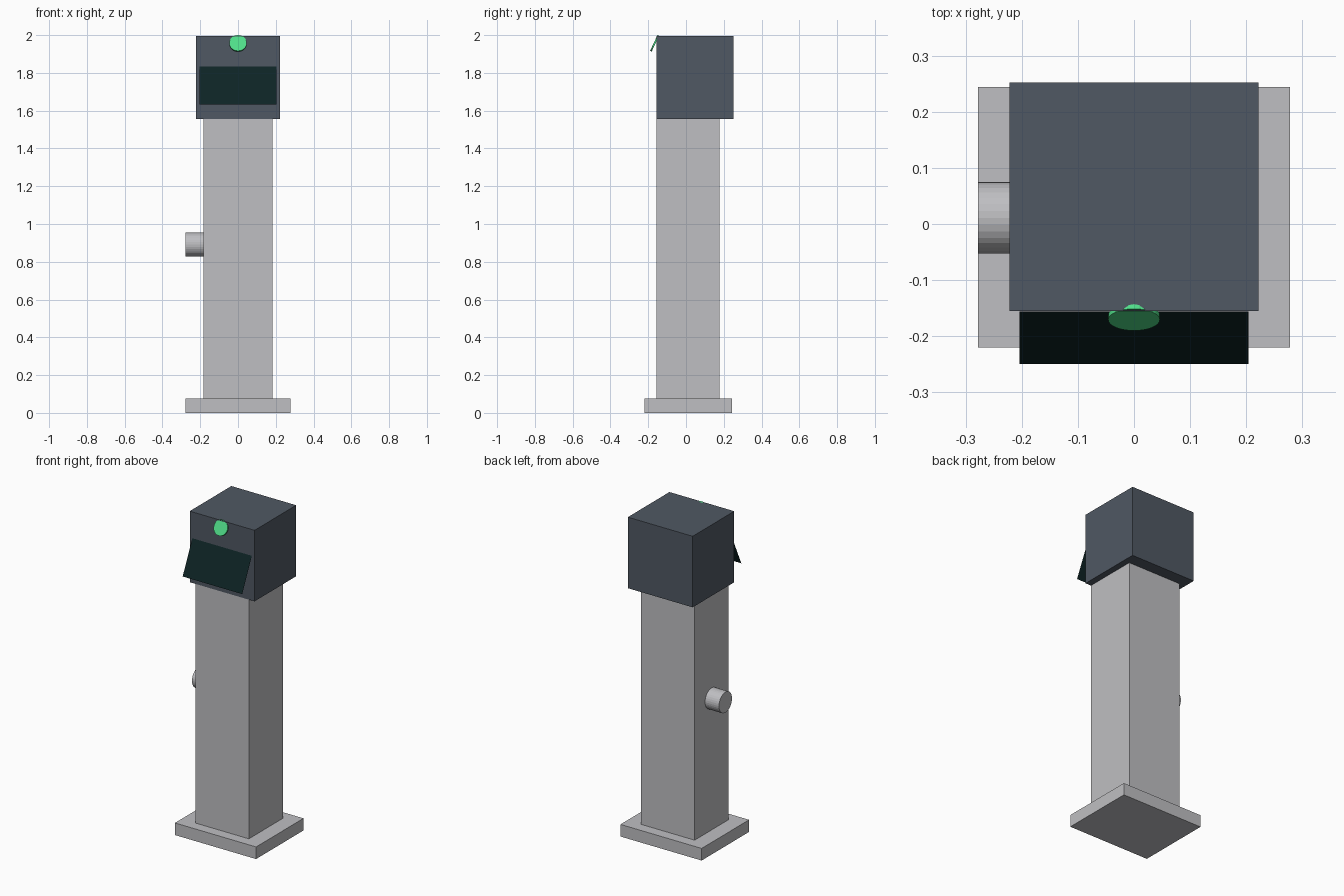
import bpy
import math
from mathutils import Matrix, Vector

cube = bpy.data.objects.get("Cube")
if cube:
    bpy.data.objects.remove(cube, do_unlink=True)


def material(name, rgb):
    mat = bpy.data.materials.new(name)
    mat.use_nodes = True
    mat.diffuse_color = (*rgb, 1)
    mat.node_tree.nodes["Principled BSDF"].inputs["Base Color"].default_value = (*rgb, 1)
    return mat


light_grey = material("light grey", (0.52, 0.52, 0.54))
slate = material("slate grey", (0.08, 0.098, 0.125))
dark_glass = material("dark glass", (0.004, 0.017, 0.018))
green = material("signal green", (0.08, 0.73, 0.25))


def finish(name, mat):
    obj = bpy.context.object
    obj.name = name
    obj.data.materials.append(mat)
    return obj


def box(name, mat, x, y, z):
    """Box from (low, high) ranges on each axis."""
    lo, hi = Vector((x[0], y[0], z[0])), Vector((x[1], y[1], z[1]))
    bpy.ops.mesh.primitive_cube_add(size=1)
    obj = finish(name, mat)
    obj.data.transform(Matrix.Translation((lo + hi) / 2) @ Matrix.Diagonal((*(hi - lo), 1)))
    return obj


def disc(name, mat, radius, depth, location, rotation):
    bpy.ops.mesh.primitive_cylinder_add(vertices=32, radius=radius, depth=depth,
                                        location=location, rotation=rotation)
    return finish(name, mat)


# Pedestal
box("base_plate", light_grey, (-0.278, 0.278), (-0.22, 0.244), (0, 0.075))
box("column", light_grey, (-0.183, 0.183), (-0.155, 0.177), (0.075, 1.556))

# Head housing
box("head", slate, (-0.222, 0.222), (-0.155, 0.252), (1.556, 1.996))

# Round side fitting on the model's right
disc("side_knob", light_grey, 0.064, 0.095, (-0.2305, 0.011, 0.891), (0, math.pi / 2, 0))

# Sloping screen sheet and the lamp, both leaning by the same angle
lean = math.radians(25)
bpy.ops.mesh.primitive_plane_add(size=1, location=(0, -0.203, 1.733),
                                 rotation=(math.pi / 2 - lean, 0, 0))
screen = finish("screen", dark_glass)
screen.scale = (0.408, 0.222, 1)

disc("indicator_lamp", green, 0.046, 0.009, (0, -0.1665, 1.9565),
     (math.pi / 2 - lean, 0, 0))
